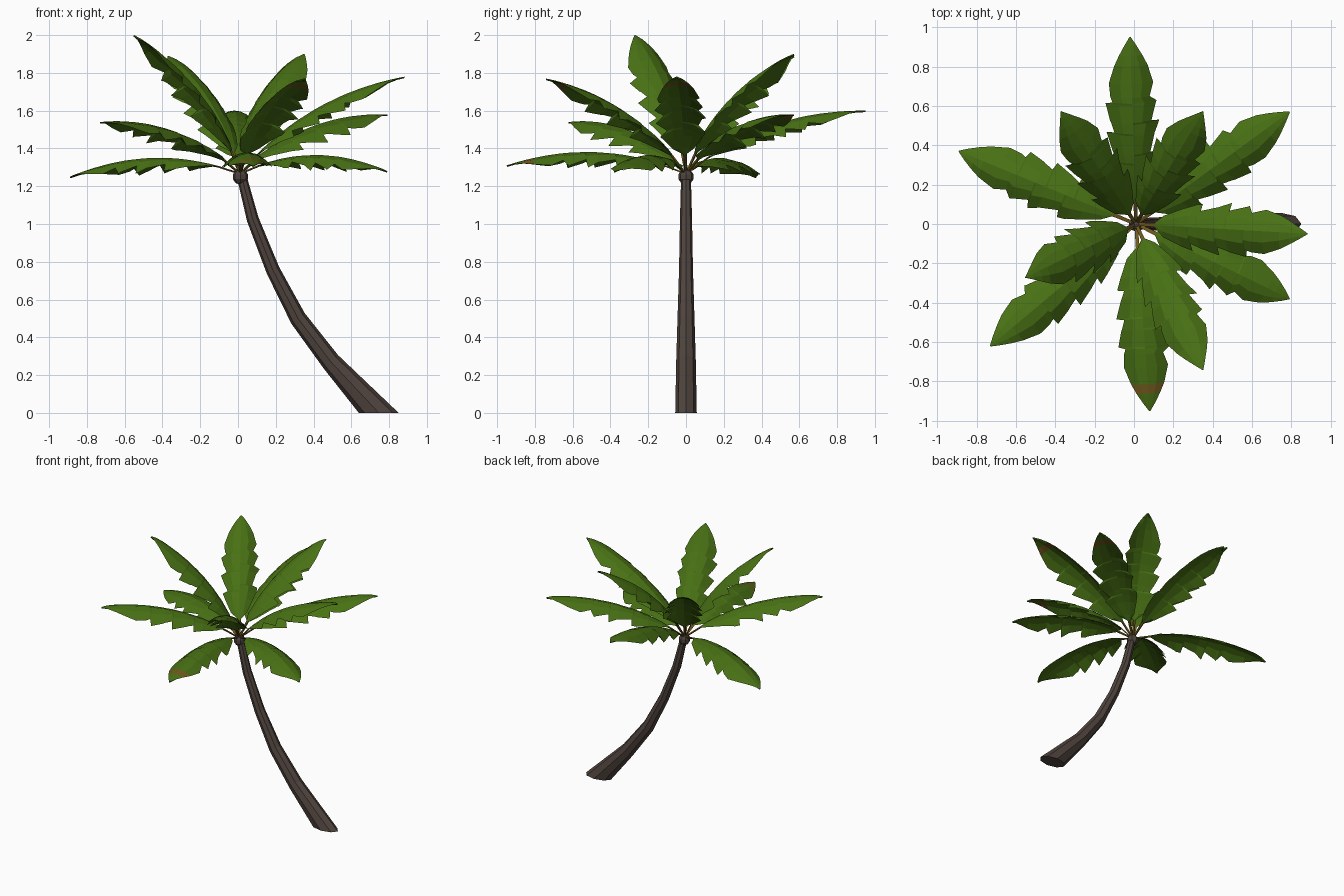
import bpy, bmesh, math
from mathutils import Vector

cube = bpy.data.objects.get("Cube")
if cube:
    bpy.data.objects.remove(cube)


def material(name, rgb):
    m = bpy.data.materials.new(name)
    m.use_nodes = True
    m.diffuse_color = (*rgb, 1)
    bsdf = m.node_tree.nodes["Principled BSDF"]
    bsdf.inputs["Base Color"].default_value = (*rgb, 1)
    bsdf.inputs["Roughness"].default_value = 0.9
    return m


GREEN = material("leaf_green", (0.065, 0.165, 0.007))
TAN = material("stalk_tan", (0.16, 0.10, 0.012))
BARK = material("bark_brown", (0.08, 0.058, 0.048))


def make_object(name, bm, mats):
    bmesh.ops.recalc_face_normals(bm, faces=bm.faces)
    mesh = bpy.data.meshes.new(name)
    bm.to_mesh(mesh)
    bm.free()
    for m in mats:
        mesh.materials.append(m)
    obj = bpy.data.objects.new(name, mesh)
    bpy.context.collection.objects.link(obj)
    return obj


# Leaf outline: position along the leaf, left half width, right half width
OUTLINE = [
    (0, .008, .008), (.13, .010, .010), (.18, .06, .05), (.28, .10, .09),
    (.34, .12, .11), (.35, .085, .115), (.39, .10, .12), (.40, .105, .085),
    (.50, .135, .11), (.51, .095, .115), (.56, .11, .135), (.57, .115, .095),
    (.66, .135, .12), (.67, .10, .125), (.70, .11, .09), (.77, .115, .11),
    (.86, .085, .085), (.91, .06, .06), (.96, .03, .03), (1, .003, .003),
]
ACROSS = (-1, -.5, 0, .5, 1)
ROOT = Vector((0.01, 0, 1.27))


def leaf(name, tip, flip=False, spot=None):
    """Arched, folded leaf with stepped edges; spot is 'top' or 'under'."""
    bm = bmesh.new()
    chord = Vector(tip) - ROOT
    side = chord.cross(Vector((0, 0, 1))).normalized()
    lift = side.cross(chord).normalized()
    top, under = [], []
    for s, left, right in OUTLINE:
        if flip:
            left, right = right, left
        centre = ROOT + chord * s + lift * 0.36 * s * (1 - s)
        tangent = chord + lift * 0.36 * (1 - 2 * s)
        up = side.cross(tangent).normalized()
        upper, lower = [], []
        for u in ACROSS:
            x = u * (left if u < 0 else right)
            p = centre + side * x - up * 4.5 * x * x
            v = bm.verts.new(p)
            upper.append(v)
            # Both skins meet along the rim
            lower.append(v if abs(u) == 1 else bm.verts.new(p - up * 0.008))
        top.append(upper)
        under.append(lower)
    for skin, rows in (("top", top), ("under", under)):
        for i in range(len(rows) - 1):
            a, b = rows[i], rows[i + 1]
            for j in range(len(ACROSS) - 1):
                f = bm.faces.new((a[j], a[j + 1], b[j + 1], b[j]))
                stalk = i == 0
                spotted = skin == spot and OUTLINE[i][0] == .86
                f.material_index = 1 if stalk or spotted else 0
    for rows in ((top[0], under[0]), (top[-1], under[-1])):
        bm.faces.new(rows[0] + rows[1][-2:0:-1])
    return make_object(name, bm, (GREEN, TAN))


LEAVES = [
    ("back_leaf", (-.02, .95, 1.60), None),
    ("back_left_low_leaf", (.79, .57, 1.58), "under"),
    ("back_left_high_leaf", (.35, .57, 1.90), None),
    ("back_right_low_leaf", (-.89, .37, 1.25), None),
    ("front_right_leaf", (-.73, -.62, 1.54), None),
    ("front_low_leaf", (.08, -.95, 1.31), "top"),
    ("front_left_low_leaf", (.79, -.38, 1.28), None),
    ("left_leaf", (.88, -.05, 1.78), "under"),
    ("right_high_leaf", (-.55, -.27, 2.0), None),
    ("front_left_high_leaf", (.35, -.74, 1.77), "under"),
    ("back_right_high_leaf", (-.37, .57, 1.89), None),
]
for n, (name, tip, spot) in enumerate(LEAVES):
    leaf(name, tip, n % 2 == 1, spot)

# Trunk rings: x, z, radius, slant of the ring; the base is cut level
SIDES = 8
RINGS = [(.745, 0, .057, 0), (.492, .27, .052, 44), (.318, .50, .045, 38),
         (.185, .755, .037, 28), (.078, 1.025, .032, 20), (.02, 1.25, .026, 10)]
bm = bmesh.new()
rows = []
for x, z, r, slant in RINGS:
    c, s = math.cos(math.radians(slant)), math.sin(math.radians(slant))
    wide = r * 1.85 if z == 0 else r
    row = []
    for k in range(SIDES):
        a = math.tau * k / SIDES
        d = wide * math.cos(a)
        row.append(bm.verts.new((x + d * c, r * math.sin(a), z + d * s)))
    rows.append(row)
for a, b in zip(rows, rows[1:]):
    for k in range(SIDES):
        m = (k + 1) % SIDES
        bm.faces.new((a[k], a[m], b[m], b[k]))
bm.faces.new(rows[0])
bm.faces.new(rows[-1])
make_object("trunk", bm, (BARK,))

# Knob where the leaves meet the trunk
bm = bmesh.new()
bmesh.ops.create_uvsphere(bm, u_segments=8, v_segments=5, radius=0.042)
bmesh.ops.translate(bm, verts=bm.verts, vec=(.013, 0, 1.25))
make_object("crown_knob", bm, (BARK,))
